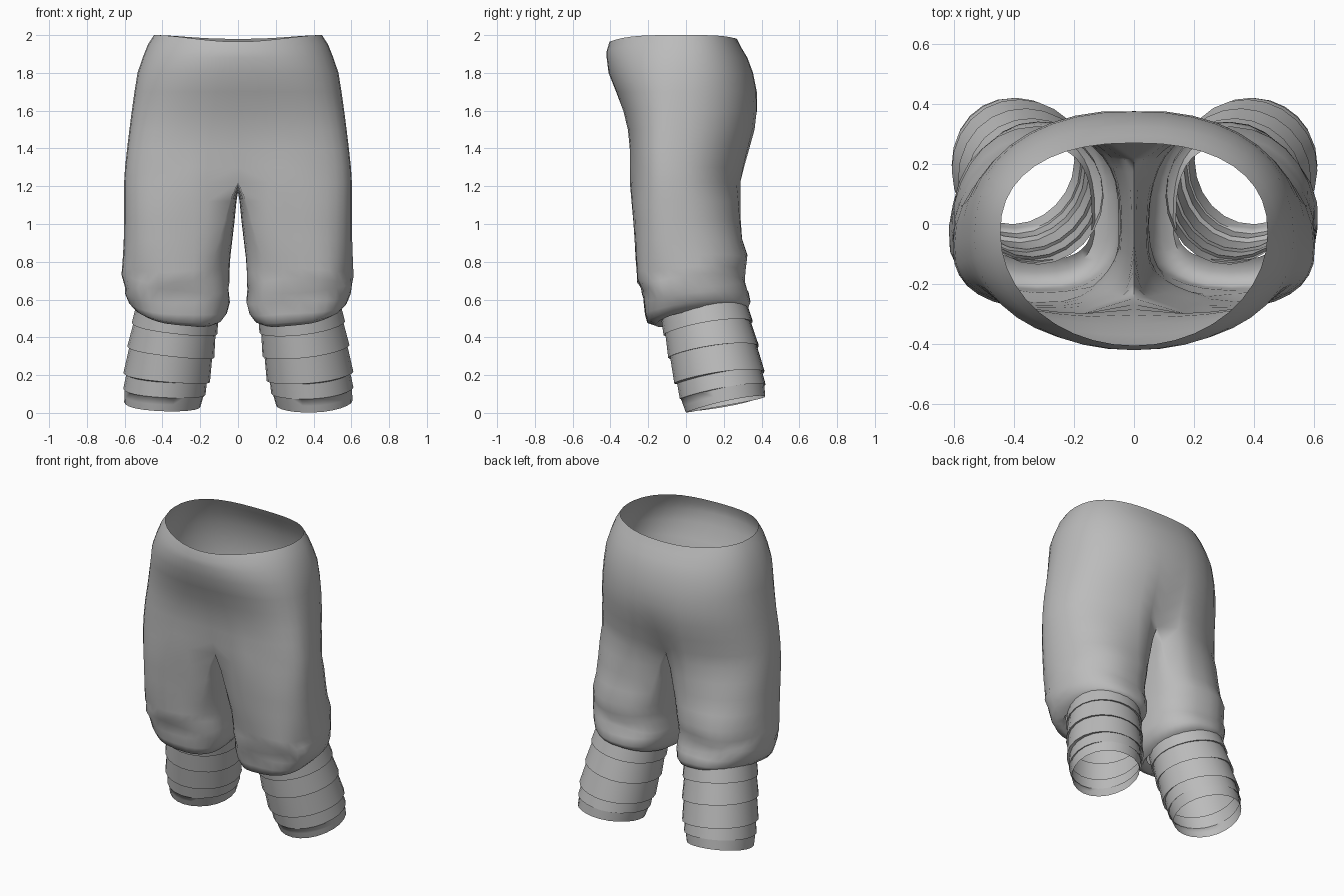
import bpy, bmesh, math
from math import sin, cos, radians, exp

if "Cube" in bpy.data.objects:
    bpy.data.objects.remove(bpy.data.objects["Cube"])

cloth = bpy.data.materials.new("grey cloth")
cloth.diffuse_color = (0.5, 0.5, 0.5, 1)
cloth.use_nodes = True
cloth.node_tree.nodes["Principled BSDF"].inputs["Base Color"].default_value = cloth.diffuse_color
N, M = 20, 9   # points round the outer arc, points along the inseam


def spow(v, p):
    return math.copysign(abs(v) ** p, v)


def finish(bm, name):
    bmesh.ops.remove_doubles(bm, verts=bm.verts[:], dist=0.0005)
    bmesh.ops.recalc_face_normals(bm, faces=bm.faces[:])
    me = bpy.data.meshes.new(name)
    bm.to_mesh(me)
    bm.free()
    me.materials.append(cloth)
    ob = bpy.data.objects.new(name, me)
    bpy.context.collection.objects.link(ob)
    bpy.context.view_layer.objects.active = ob
    ob.select_set(True)
    bpy.ops.object.shade_smooth_by_angle(angle=radians(60))
    ob.select_set(False)


def bridge(bm, a, b, closed):
    n = len(a)
    for i in range(n if closed else n - 1):
        j = (i + 1) % n
        bm.faces.new((a[i], a[j], b[j], b[i]))


# z, half width, front y, back y, depth of the centre crease
TORSO = [(2.00, .445, -.405, .27, 0), (1.95, .477, -.42, .295, 0), (1.88, .505, -.42, .325, 0),
         (1.80, .532, -.41, .355, 0), (1.70, .548, -.37, .375, 0), (1.60, .562, -.335, .38, .01),
         (1.50, .575, -.31, .37, .03), (1.40, .587, -.30, .345, .07), (1.30, .598, -.30, .32, .14),
         (1.22, .603, -.30, .305, .23)]
# z, inner x, outer x, front y, back y, fold strength, hem tilt
LEG = [(1.12, .008, .604, -.295, .30, 0, 0), (1.02, .018, .604, -.285, .30, 0, 0),
       (.92, .030, .604, -.275, .305, .1, 0), (.83, .042, .606, -.265, .325, .3, .1),
       (.76, .048, .607, -.255, .315, .7, .2), (.71, .05, .608, -.25, .31, 1, .3),
       (.66, .048, .604, -.235, .315, -.7, .4), (.61, .045, .595, -.22, .33, .5, .6),
       (.555, .06, .575, -.215, .34, .3, .8), (.52, .09, .545, -.205, .33, .1, 1),
       (.505, .13, .51, -.16, .29, 0, 1), (.53, .14, .50, -.12, .26, 0, 1)]


def torso_point(i, z, w, yf, yb, crease):
    a = radians(-90 + 180 * i / N)
    t = min(1, max(0, (2 - z) / .6))            # 0 at the waist, 1 at the hips
    cy = -.03 - .04 * t
    p = 1 - .3 * t if a < 0 else .86 + .06 * t  # fuller front, rounder back
    x = w * spow(cos(a), p) if 0 < i < N else 0
    y = cy + (yb - cy if a > 0 else cy - yf) * spow(sin(a), p)
    y = cy + (y - cy) * (1 - crease * exp(-(x / .08) ** 2))
    # waist edge dips at front and back
    dip = (.035 if a < 0 else .02) * sin(a) ** 4 if z > 1.9 else 0
    return x, y, z - dip


def trouser_half(bm, s):
    rows = []
    for ring in TORSO:
        pts = [torso_point(i, *ring) for i in range(N + 1)]
        rows.append([bm.verts.new((s * x, y, z)) for x, y, z in pts])
    for a, b in zip(rows, rows[1:]):
        bridge(bm, a, b, False)

    # saddle between the legs joins the torso edge to a closed leg loop
    last = rows[-1]
    yA, yB = last[-1].co.y, last[0].co.y
    saddle = []
    for k in range(1, M + 1):
        t = k / (M + 1)
        saddle.append(bm.verts.new((0, yA + (yB - yA) * t, 1.22 - .05 * sin(math.pi * t))))
    prev = last + saddle
    ph = .4 if s > 0 else 2.1
    for row, (z, xi, xo, yf, yb, fold, tilt) in enumerate(LEG):
        cx, rx, cy = (xi + xo) / 2, (xo - xi) / 2, -.03 + .004 * row
        keep = max(0, .62 - .2 * row)           # how much of the hip section is kept
        loop = []
        for i in range(N + 1 + M):
            d = -128 + 256 * i / N if i <= N else 128 + 104 * (i - N) / (M + 1)
            a = radians(d)
            r = 1 + .045 * fold * sin(4 * a + ph) * (.6 + .4 * cos(a + 1))
            p = .94 if 0 < d < 90 else .74
            ry = yb - cy if sin(a) > 0 else cy - yf
            x = cx + rx * r * spow(cos(a), p)
            y = cy + ry * r * spow(sin(a), p)
            if i <= N:
                tx, ty, _ = torso_point(i, z, xo, yf, yb, .25)
                x, y = x + (max(tx, xi) - x) * keep, y + (ty - y) * keep
            else:
                x += (xi - x) * keep
            h = z + tilt * (.04 * sin(a) + .03 * cos(a)) + .015 * fold * sin(3 * a + ph)
            loop.append(bm.verts.new((s * max(x, .006), y, h)))
        bridge(bm, prev, loop, True)
        prev = loop


bm = bmesh.new()
for s in (1, -1):
    trouser_half(bm, s)
finish(bm, "trousers")

# ankle wraps: top z, bottom z, tilt outward, tilt backward, radius top, radius bottom
WRAPS = [(.57, .45, .03, .07, .220, .231), (.455, .325, .03, .06, .221, .235),
         (.33, .19, .024, .06, .224, .234), (.195, .115, .016, .075, .218, .222),
         (.118, .048, .012, .085, .215, .206)]


def wrap(s):
    bm = bmesh.new()
    prev, sides = None, 24
    for idx, (zt, zb, tx, ty, rt, rb) in enumerate(WRAPS):
        for k in range(3):
            t = k / 2
            z = zt + (zb - zt) * t
            u = (.55 - z) / .5                  # leg slants out and back going down
            cx, cy = .322 + .08 * u, .095 + .115 * u
            r = rt + (rb - rt) * t
            loop = []
            for i in range(sides):
                a = 2 * math.pi * i / sides
                q = r * (1 + .01 * sin(3 * a + s))
                h = z + tx * cos(a) + .5 * ty * sin(a) + .004 * sin(2 * a + s)
                loop.append(bm.verts.new((s * (cx + .98 * q * cos(a)), cy + 1.02 * q * sin(a), h)))
            if prev:
                bridge(bm, prev, loop, True)
            prev = loop
    finish(bm, "ankle_wrap_" + ("right" if s > 0 else "left"))


for s in (1, -1):
    wrap(s)
